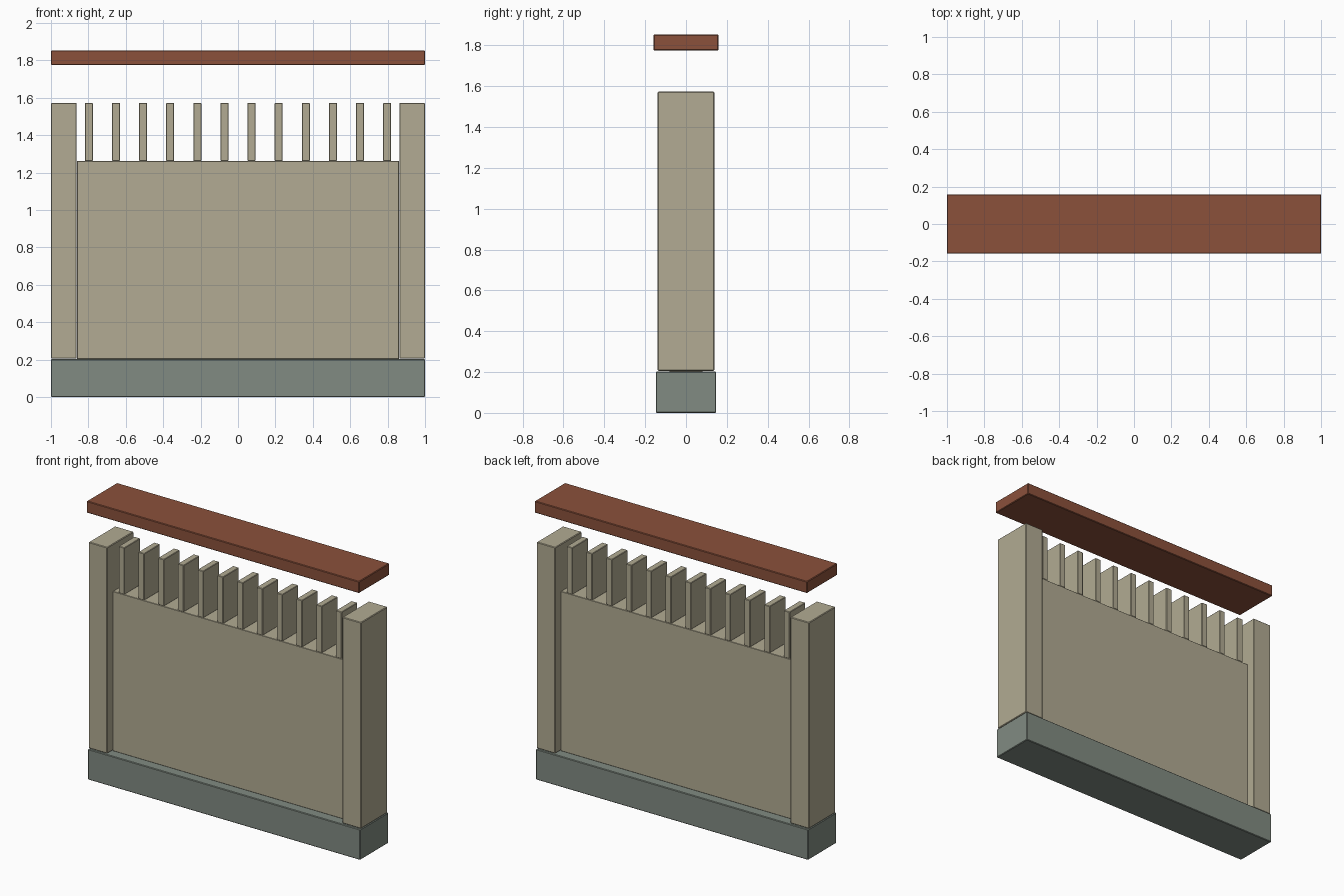
import bpy

if "Cube" in bpy.data.objects:
    bpy.data.objects.remove(bpy.data.objects["Cube"])


def material(name, r, g, b):
    """Flat colour from 0-255 display values, stored as linear."""
    m = bpy.data.materials.new(name)
    lin = [((c / 255 + 0.055) / 1.055) ** 2.4 for c in (r, g, b)]
    m.diffuse_color = (*lin, 1)
    m.use_nodes = True
    m.node_tree.nodes["Principled BSDF"].inputs["Base Color"].default_value = m.diffuse_color
    return m


STONE = material("pale_stone", 178, 171, 147)
PLINTH = material("grey_green_stone", 129, 139, 130)
CLAY = material("red_clay", 139, 81, 59)


def box(name, x0, x1, half_depth, z0, z1, mat, bevel=0.004):
    """Slightly chamfered box, centred on y = 0."""
    bpy.ops.mesh.primitive_cube_add(size=1, location=((x0 + x1) / 2, 0, (z0 + z1) / 2))
    ob = bpy.context.object
    ob.name = name
    ob.scale = (x1 - x0, 2 * half_depth, z1 - z0)
    bpy.ops.object.transform_apply(location=False, rotation=False, scale=True)
    ob.data.materials.append(mat)
    mod = ob.modifiers.new("chamfer", 'BEVEL')
    mod.width = bevel
    mod.segments = 1
    return ob


# Base and floating coping
box("base", -1, 1, 0.1475, 0, 0.203, PLINTH)
box("coping", -1, 1, 0.159, 1.775, 1.853, CLAY)

# Wall panel between the posts
box("wall_panel", -0.861, 0.861, 0.083, 0.203, 1.262, STONE, 0.002)

# End posts
for side, label in ((-1, "left"), (1, "right")):
    xs = sorted((side * 0.863, side * 1.0))
    box(label + "_post", xs[0], xs[1], 0.1385, 0.205, 1.573, STONE)

# Row of upright slats above the panel
COUNT, PITCH, WIDTH = 12, 0.145, 0.043
for i in range(COUNT):
    x = (i - (COUNT - 1) / 2) * PITCH
    box(f"slat_{i + 1}", x - WIDTH / 2, x + WIDTH / 2, 0.083, 1.262, 1.573, STONE, 0.003)
